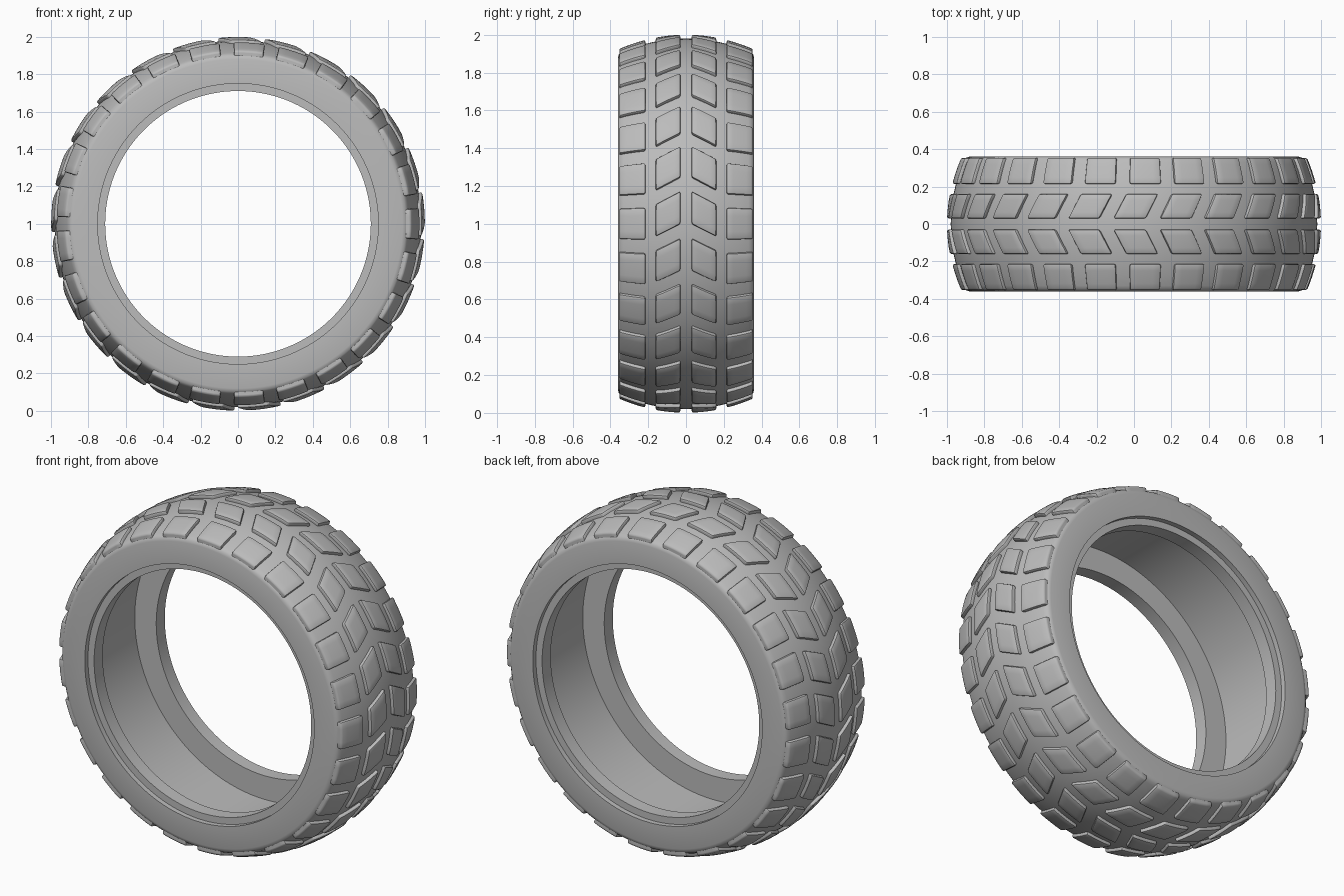
import bpy, bmesh, math
from mathutils import Matrix, Vector

cube = bpy.data.objects.get("Cube")
if cube:
    bpy.data.objects.remove(cube, do_unlink=True)

rubber = bpy.data.materials.new("grey_rubber")
rubber.use_nodes = True
GREY = (0.5, 0.5, 0.5, 1)
rubber.diffuse_color = GREY
rubber.node_tree.nodes["Principled BSDF"].inputs["Base Color"].default_value = GREY

BLOCKS = 25
STEP = 2 * math.pi / BLOCKS


def crown(y):
    """Radius of the tread surface across the width."""
    return 0.98 - 0.6 * y * y


def finish(name, bm):
    bmesh.ops.recalc_face_normals(bm, faces=bm.faces)
    mesh = bpy.data.meshes.new(name)
    bm.to_mesh(mesh)
    bm.free()
    mesh.materials.append(rubber)
    obj = bpy.data.objects.new(name, mesh)
    obj.location.z = 1
    bpy.context.collection.objects.link(obj)
    bpy.ops.object.select_all(action='DESELECT')
    obj.select_set(True)
    bpy.context.view_layer.objects.active = obj
    bpy.ops.object.shade_smooth_by_angle(angle=math.radians(35))
    return obj


# Tyre body: half profile (y, radius) mirrored, then spun about the axle
half = [(0.055 * i, crown(0.055 * i)) for i in range(7)]
half += [(0.345, 0.907), (0.355, 0.897), (0.36, 0.88),   # rounded shoulder
         (0.36, 0.75), (0.33, 0.75), (0.33, 0.71),       # stepped rim seat
         (0.25, 0.71), (0.25, 0.85), (0, 0.85)]          # bead and cavity
profile = half + [(-y, r) for y, r in half[-2:0:-1]]

bm = bmesh.new()
ring = [bm.verts.new((r, y, 0)) for y, r in profile]
edges = [bm.edges.new((a, b)) for a, b in zip(ring, ring[1:] + ring[:1])]
bmesh.ops.spin(bm, geom=ring + edges, cent=(0, 0, 0), axis=(0, 1, 0),
               angle=2 * math.pi, steps=150)
bmesh.ops.remove_doubles(bm, verts=bm.verts, dist=0.0005)
finish("tyre_body", bm)


# Tread rows: each block is a box bent onto the crown
def tread_row(name, side, y_in, y_out, phase, shear):
    bm = bmesh.new()
    for i in range(BLOCKS):
        box = bmesh.new()
        bmesh.ops.create_cube(box, size=2)
        bmesh.ops.subdivide_edges(box, edges=box.edges, cuts=3, use_grid_fill=True)
        for v in box.verts:
            u, w, h = v.co
            y = (y_in + y_out) / 2 + w * (y_out - y_in) / 2
            a = i * STEP + phase + 0.087 * u - shear * w
            r = crown(y) + 0.02 * h
            v.co = Vector((r * math.cos(a), side * y, r * math.sin(a)))
        bmesh.ops.recalc_face_normals(box, faces=box.faces)
        rim = [e for e in box.edges if e.calc_face_angle(0) > math.radians(40)]
        bmesh.ops.bevel(box, geom=rim, offset=0.009, segments=2, profile=0.5,
                        affect='EDGES')
        part = bpy.data.meshes.new("block")
        box.to_mesh(part)
        box.free()
        bm.from_mesh(part)
        bpy.data.meshes.remove(part)
    finish(name, bm)


for side, label in ((-1, "front"), (1, "back")):
    tread_row(label + "_shoulder_blocks", side, 0.215, 0.353, 0, 0)
    tread_row(label + "_chevron_blocks", side, 0.03, 0.16, math.radians(3), 0.034)
